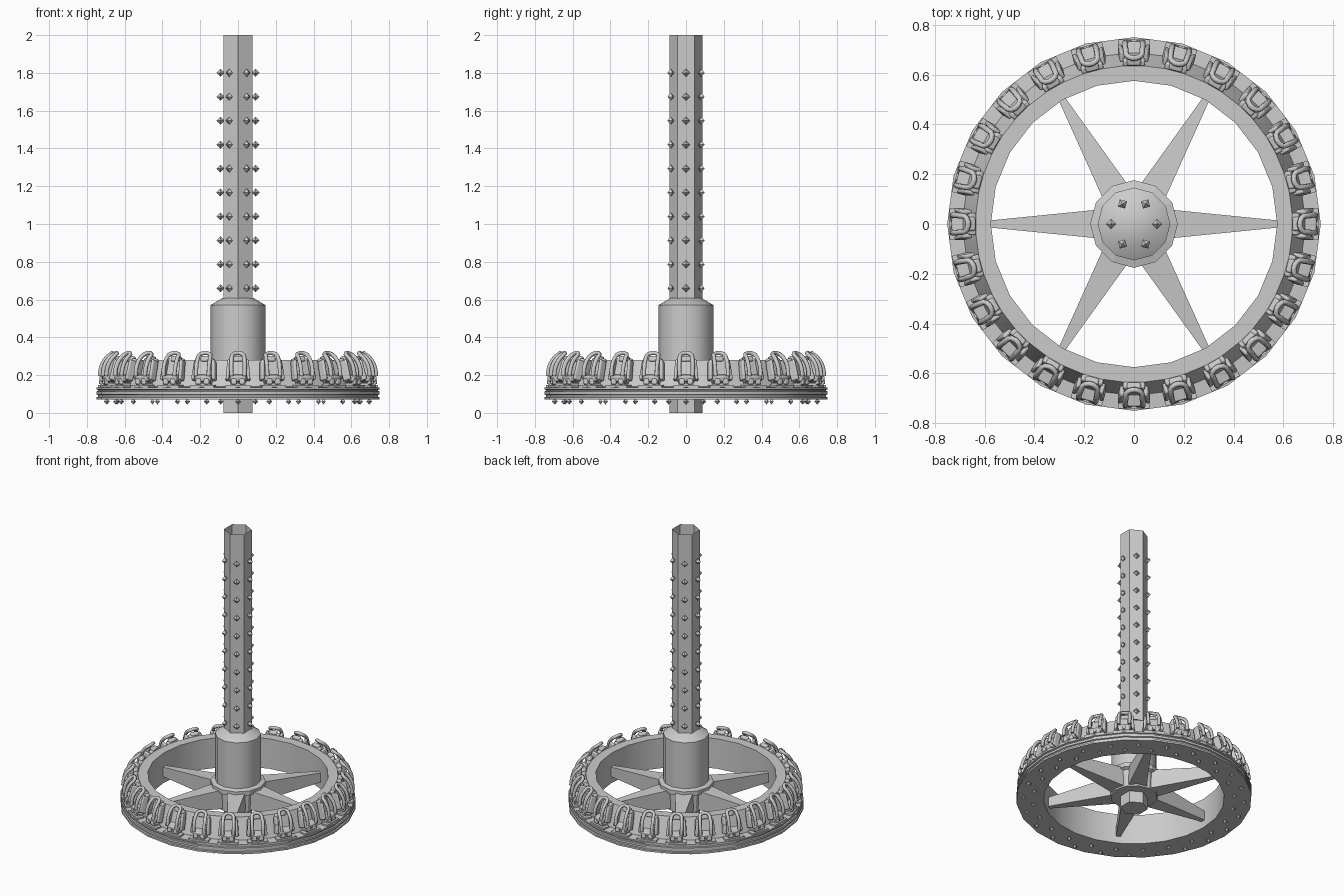
import bpy, bmesh
from math import sin, cos, pi, radians
from mathutils import Matrix, Vector

if "Cube" in bpy.data.objects:
    bpy.data.objects.remove(bpy.data.objects["Cube"])

def add_object(name, bm):
    bmesh.ops.recalc_face_normals(bm, faces=bm.faces)
    me = bpy.data.meshes.new(name)
    bm.to_mesh(me)
    bm.free()
    ob = bpy.data.objects.new(name, me)
    bpy.context.collection.objects.link(ob)
    return ob

def lathe(name, profile, n, closed=False, phase=0.0):
    bm = bmesh.new()
    rings = []
    for r, z in profile:
        if r == 0:
            rings.append([bm.verts.new((0, 0, z))] * n)
        else:
            rings.append([bm.verts.new((r*cos(phase+2*pi*i/n), r*sin(phase+2*pi*i/n), z))
                          for i in range(n)])
    pairs = list(zip(rings, rings[1:]))
    if closed:
        pairs.append((rings[-1], rings[0]))
    for a, b in pairs:
        for i in range(n):
            j = (i+1) % n
            bm.faces.new(list(dict.fromkeys((a[i], a[j], b[j], b[i]))))
    return add_object(name, bm)

def smooth(ob, angle=35):
    bpy.ops.object.select_all(action='DESELECT')
    ob.select_set(True)
    bpy.context.view_layer.objects.active = ob
    bpy.ops.object.shade_smooth_by_angle(angle=radians(angle))

def studs(name, points, r):
    # Octahedral lamps
    bm = bmesh.new()
    for p in points:
        geo = bmesh.ops.create_uvsphere(bm, u_segments=4, v_segments=2, radius=r)
        ang = Vector(p).to_2d().angle_signed(Vector((1, 0)), 0)
        bmesh.ops.transform(bm, matrix=Matrix.Translation(p) @ Matrix.Rotation(ang, 4, 'Z'),
                            verts=geo['verts'])
    return add_object(name, bm)

def polar(r, deg, z):
    return (r*cos(radians(deg)), r*sin(radians(deg)), z)

# Tower: open-topped hexagonal column
lathe("tower", [(0, 0), (0.088, 0), (0.088, 2)], 6, phase=pi/6)
studs("tower_lamps", [polar(0.093, 60*k, 0.66+0.1267*i) for i in range(10) for k in range(6)], 0.021)

# Central collar and hub
smooth(lathe("collar", [(0.146, 0.22), (0.146, 0.57), (0.085, 0.607), (0, 0.62)], 12))
lathe("hub", [(0, 0.08), (0.15, 0.08), (0.155, 0.20), (0.176, 0.21), (0.176, 0.24), (0.14, 0.25)], 12)

# Gondola ring with grooved skirt
smooth(lathe("gondola_ring", [
    (0.575, 0.07), (0.75, 0.07), (0.75, 0.082), (0.742, 0.085), (0.742, 0.095), (0.75, 0.098),
    (0.75, 0.113), (0.742, 0.116), (0.742, 0.122), (0.75, 0.125), (0.75, 0.135),
    (0.69, 0.14), (0.64, 0.28), (0.575, 0.28)], 24, closed=True), 20)
studs("ring_lamps", [polar(0.70 if k % 2 else 0.64, 7.5*k, 0.06) for k in range(48)], 0.016)

# Six tapered spokes
bm = bmesh.new()
for k in range(6):
    rot = Matrix.Rotation(k*pi/3, 4, 'Z')
    a, b = [[bm.verts.new(rot @ Vector((x, y, z)))
             for y, z in ((-w, z0), (w, z0), (w, z1), (-w, z1))]
            for x, w, z0, z1 in ((0.12, 0.06, 0.09, 0.225), (0.58, 0.014, 0.12, 0.185))]
    for i in range(4):
        j = (i+1) % 4
        bm.faces.new((a[i], a[j], b[j], b[i]))
    bm.faces.new(a)
    bm.faces.new(b[::-1])
add_object("spokes", bm)

# One seat facing -y; 24 linked copies around the ring
def box(bm, centre, size, tilt=0, lean=0):
    m = (Matrix.Translation(centre) @ Matrix.Rotation(radians(tilt), 4, 'X')
         @ Matrix.Rotation(radians(lean), 4, 'Y') @ Matrix.Diagonal((*size, 1)))
    bmesh.ops.create_cube(bm, size=1, matrix=m)

bm = bmesh.new()
box(bm, (0, -0.665, 0.225), (0.09, 0.028, 0.13), -17)       # backrest
box(bm, (0, -0.653, 0.285), (0.055, 0.03, 0.03), -17)       # headrest
box(bm, (0, -0.70, 0.185), (0.085, 0.065, 0.03), 10)        # cushion
for s in (-1, 1):
    box(bm, (s*0.052, -0.685, 0.225), (0.018, 0.045, 0.11), -17, -s*5)  # side bolster
    box(bm, (s*0.022, -0.725, 0.168), (0.03, 0.02, 0.035), -10)         # leg pad
seat = add_object("seat", bm)
bev = seat.modifiers.new("round", 'BEVEL')
bev.width, bev.segments = 0.007, 2

# Foot plate beneath the seat
bm = bmesh.new()
box(bm, (0, -0.715, 0.141), (0.13, 0.05, 0.014))
box(bm, (0, -0.70, 0.153), (0.08, 0.05, 0.012))
plate = add_object("foot_plate", bm)

# Over-shoulder restraint: swept hoop
pts = [(-0.034, -0.732, 0.195), (-0.035, -0.724, 0.245), (-0.033, -0.70, 0.288),
       (-0.024, -0.672, 0.312)]
pts += [(-x, y, z) for x, y, z in pts[::-1]]
cu = bpy.data.curves.new("restraint", 'CURVE')
cu.dimensions = '3D'
cu.bevel_depth, cu.bevel_resolution, cu.resolution_u = 0.0115, 1, 3
cu.use_fill_caps = True
sp = cu.splines.new('BEZIER')
sp.bezier_points.add(len(pts)-1)
for bp, p in zip(sp.bezier_points, pts):
    bp.co = p
    bp.handle_left_type = bp.handle_right_type = 'AUTO'
restraint = bpy.data.objects.new("restraint", cu)
bpy.context.collection.objects.link(restraint)
smooth(seat)

for k in range(1, 24):
    for src in (seat, plate, restraint):
        ob = src.copy()
        ob.rotation_euler = (0, 0, k*pi/12)
        bpy.context.collection.objects.link(ob)
